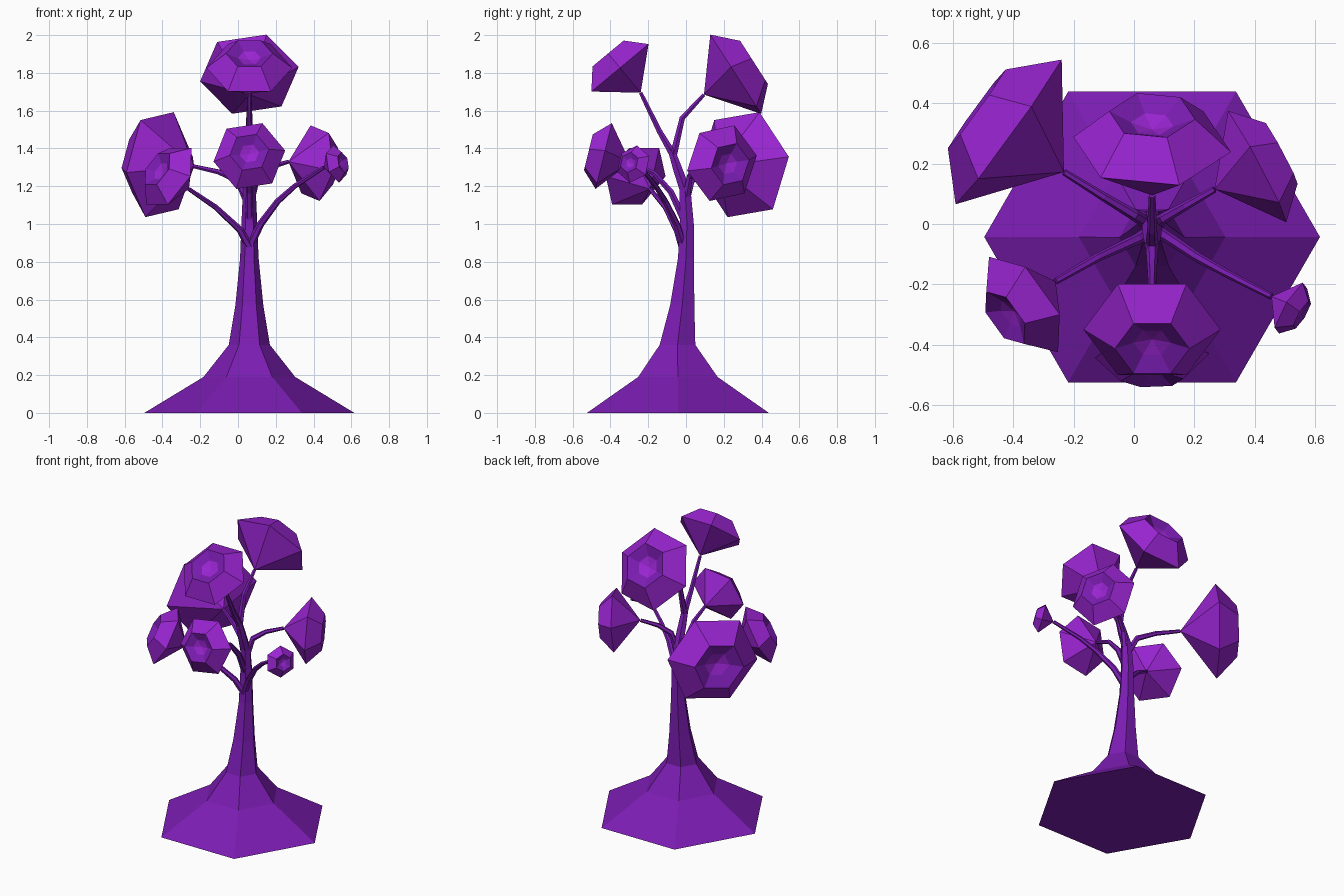
import bpy
import bmesh
from math import cos, sin, tau, radians
from mathutils import Vector

cube = bpy.data.objects.get("Cube")
if cube:
    bpy.data.objects.remove(cube, do_unlink=True)


def material(name, rgb):
    mat = bpy.data.materials.new(name)
    mat.use_nodes = True
    mat.diffuse_color = (*rgb, 1)
    mat.node_tree.nodes["Principled BSDF"].inputs["Base Color"].default_value = (*rgb, 1)
    return mat


bark = material("deep purple", (0.2, 0.012, 0.45))
petal = material("bright violet", (0.32, 0.018, 0.64))

UP = Vector((0, 0, 1))


def ring(centre, e1, e2, radius, sides=6, roll=0.0):
    return [centre + radius * (cos(tau * i / sides + roll) * e1 + sin(tau * i / sides + roll) * e2)
            for i in range(sides)]


def loft(name, rings, materials, bands=None):
    """Skin a list of rings; single-point rings become tips, open ends are capped.
    bands gives the material slot of each strip between rings."""
    bm = bmesh.new()
    loops = [[bm.verts.new(p) for p in r] for r in rings]
    for k, (a, b) in enumerate(zip(loops, loops[1:])):
        n = max(len(a), len(b))
        for i in range(n):
            j = (i + 1) % n
            if len(a) == 1:
                face = bm.faces.new((a[0], b[j], b[i]))
            elif len(b) == 1:
                face = bm.faces.new((a[i], a[j], b[0]))
            else:
                face = bm.faces.new((a[i], a[j], b[j], b[i]))
            face.material_index = bands[k] if bands else 0
    for end in (loops[0], loops[-1]):
        if len(end) > 2:
            bm.faces.new(end)
    bmesh.ops.recalc_face_normals(bm, faces=bm.faces)
    mesh = bpy.data.meshes.new(name)
    bm.to_mesh(mesh)
    bm.free()
    for mat in materials:
        mesh.materials.append(mat)
    obj = bpy.data.objects.new(name, mesh)
    bpy.context.collection.objects.link(obj)


def branch(name, points, r_start, r_end):
    """Tapered six-sided twig along a path."""
    pts = [Vector(p) for p in points]
    rings = []
    for i, p in enumerate(pts):
        d = (pts[min(i + 1, len(pts) - 1)] - pts[max(i - 1, 0)]).normalized()
        e1 = UP.cross(d).normalized()
        t = i / (len(pts) - 1)
        rings.append(ring(p, e1, d.cross(e1), r_start + (r_end - r_start) * t))
    loft(name, rings, [bark])


# bloom profile as (radius, height from rim): rim, lip, pit edge
PROFILE = [(1, 0), (0.545, 0.435), (0.27, 0.3)]
DEPTH, PIT = 0.755, 0.22


def bloom(name, tip, direction, radius, roll):
    """Faceted flower head with its point on the twig and a shaded pit in its face."""
    axis = Vector(direction).normalized()
    e1 = UP.cross(axis).normalized()
    e2 = axis.cross(e1)
    tip = Vector(tip)
    centre = tip + axis * DEPTH * radius
    rings = [[tip]]
    for r, h in PROFILE:
        rings.append(ring(centre + axis * h * radius, e1, e2, r * radius, roll=radians(roll)))
    rings.append([centre + axis * PIT * radius])
    loft(name, rings, [petal, bark], bands=[0, 0, 1, 0])


# trunk with flared foot: (y, z, radius)
TRUNK = [(-0.043, 0, 0.556), (-0.043, 0.19, 0.243), (-0.045, 0.36, 0.109), (-0.02, 0.57, 0.074),
         (0, 0.82, 0.049), (0.005, 1.0, 0.042), (-0.005, 1.18, 0.034), (-0.04, 1.28, 0.03),
         (-0.08, 1.4, 0.022)]
loft("trunk", [ring(Vector((0.06, y, z)), Vector((1, 0, 0)), Vector((0, 1, 0)), r)
               for y, z, r in TRUNK], [bark])

# each limb: name, twig path ending at the bloom tip, bloom direction, bloom radius, roll
LIMBS = [
    ("top_back", [(0.06, -0.07, 1.35), (0.06, -0.02, 1.56), (0.06, 0.095, 1.685)],
     (0, 0.84, 0.54), 0.265, -10),
    ("top_front", [(0.06, -0.07, 1.37), (0.06, -0.14, 1.49), (0.06, -0.24, 1.695)],
     (0, -0.64, 0.77), 0.227, 0),
    ("front", [(0.06, 0, 1.0), (0.06, -0.08, 1.17), (0.06, -0.17, 1.27), (0.06, -0.295, 1.325)],
     (0, -0.97, 0.24), 0.192, 9),
    ("right_back", [(0.05, 0, 1.12), (0, 0.03, 1.23), (-0.1, 0.09, 1.275), (-0.232, 0.172, 1.305)],
     (-0.8, 0.58, 0.04), 0.3, -8),
    ("left_back", [(0.07, 0, 1.14), (0.1, 0.02, 1.25), (0.17, 0.06, 1.3), (0.267, 0.115, 1.33)],
     (0.88, 0.47, -0.05), 0.212, 11),
    ("right_front", [(0.06, -0.02, 0.88), (0.01, -0.05, 0.97), (-0.12, -0.11, 1.09),
                     (-0.26, -0.19, 1.185)],
     (-0.72, -0.52, 0.46), 0.195, 0),
    ("left_front", [(0.07, -0.02, 0.9), (0.12, -0.05, 1.0), (0.21, -0.11, 1.12),
                    (0.3, -0.16, 1.2), (0.455, -0.24, 1.3)],
     (0.84, -0.5, 0.22), 0.102, 25),
]
for name, path, direction, radius, roll in LIMBS:
    branch(name + "_branch", path, 0.022, 0.011)
    bloom(name + "_bloom", path[-1], direction, radius, roll)
